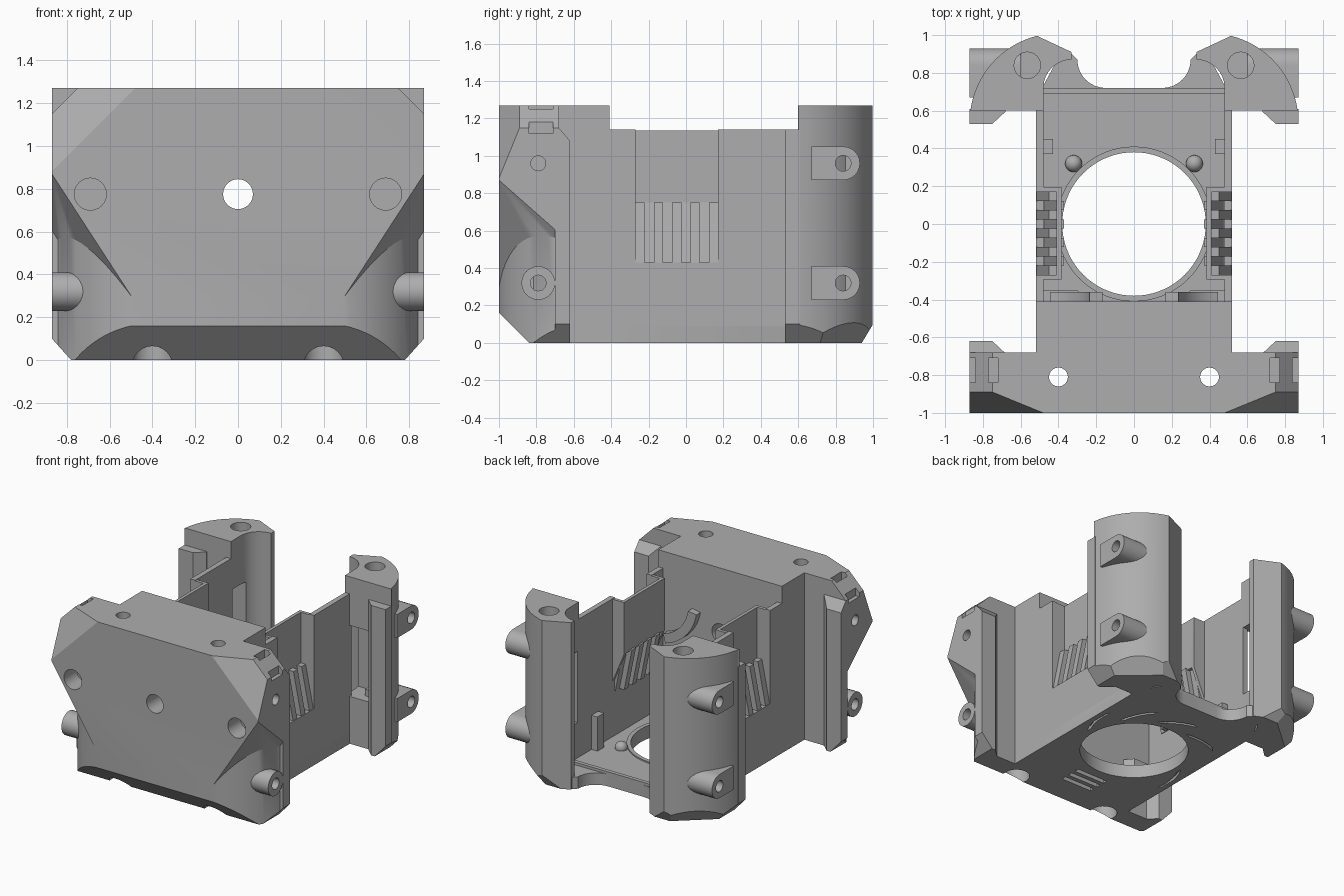
import bpy, bmesh
from math import sin, cos, radians, pi
from mathutils import Vector

cube = bpy.data.objects.get("Cube")
if cube:
    bpy.data.objects.remove(cube)

gray = bpy.data.materials.new("matte gray")
gray.use_nodes = True
GRAY = (0.42, 0.42, 0.42, 1)
gray.diffuse_color = GRAY
gray.node_tree.nodes["Principled BSDF"].inputs["Base Color"].default_value = GRAY
parts = []


def finish(bm, name):
    bmesh.ops.recalc_face_normals(bm, faces=bm.faces)
    mesh = bpy.data.meshes.new(name)
    bm.to_mesh(mesh)
    bm.free()
    mesh.materials.append(gray)
    ob = bpy.data.objects.new(name, mesh)
    bpy.context.collection.objects.link(ob)
    parts.append(ob)
    return ob


def prism(name, pts, lo, hi, axis="z", s=1):
    """Extrude a flat outline along an axis; s = -1 mirrors it in x."""
    place = {"z": lambda a, b, t: (s * a, b, t),
             "y": lambda a, b, t: (s * a, t, b),
             "x": lambda a, b, t: (s * t, a, b)}[axis]
    bm = bmesh.new()
    low, high = ([bm.verts.new(place(a, b, t)) for a, b in pts] for t in (lo, hi))
    bm.faces.new(low)
    bm.faces.new(high)
    n = len(pts)
    for i in range(n):
        j = (i + 1) % n
        bm.faces.new((low[i], low[j], high[j], high[i]))
    return finish(bm, name)


def box(name, x, y, z, s=1):
    return prism(name, [(x[0], y[0]), (x[1], y[0]), (x[1], y[1]), (x[0], y[1])], *z, s=s)


def arc(cx, cy, r, a0, a1, n=12):
    steps = [radians(a0 + (a1 - a0) * i / n) for i in range(n + 1)]
    return [(cx + r * cos(a), cy + r * sin(a)) for a in steps]


def rod(name, a, b, r, lo, hi, axis, s=1):
    return prism(name, arc(a, b, r, 0, 345, 23), lo, hi, axis, s)


def shave(ob, *planes):
    """Slice away everything in front of each (point, normal) plane."""
    bm = bmesh.new()
    bm.from_mesh(ob.data)
    for co, no in planes:
        cut = bmesh.ops.bisect_plane(bm, geom=bm.verts[:] + bm.edges[:] + bm.faces[:],
                                     plane_co=co, plane_no=no, clear_outer=True)
        edges = [e for e in cut["geom_cut"] if isinstance(e, bmesh.types.BMEdge)]
        bmesh.ops.holes_fill(bm, edges=edges, sides=0)
    bmesh.ops.recalc_face_normals(bm, faces=bm.faces)
    bm.to_mesh(ob.data)
    bm.free()
    return ob


def carve(ob, *cutters):
    for c in cutters:
        mod = ob.modifiers.new("cut", "BOOLEAN")
        mod.operation, mod.solver, mod.object = "DIFFERENCE", "EXACT", c
    graph = bpy.context.evaluated_depsgraph_get()
    mesh = bpy.data.meshes.new_from_object(ob.evaluated_get(graph))
    ob.modifiers.clear()
    ob.data = mesh
    for c in cutters:
        parts.remove(c)
        bpy.data.objects.remove(c)
    return ob


# Front slab with faceted upper corners and chamfered foot
slab = box("front_slab", (-.87, .87), (-1, -.68), (0, 1.27))
shave(slab, ((0, -1, .16), (0, -1, -1)))
cutters = [rod("hole", 0, .775, .07, -1.1, -.5, "y")]
for s in (1, -1):
    shave(slab, ((s * .87, 0, .1), (s * .1, 0, -.09)),
          ((s * .75, 0, 1.27), (s, 0, 1)),
          ((s * .48, -1, 1.27), (s * .43, -1.05, .43)))
    # rounded lower corner below a sloping ledge
    corner = prism("corner", arc(.40, -.54, .47, -80, 0, 16) + [(1, -.54), (1, -1.1), (.48, -1.1)],
                   -.1, 1.2, s=s)
    shave(corner, ((s * .48, -1, .27), (s * -.102, .0585, .0663)))
    cutters += [corner,
                rod("hole", .69, .775, .075, -1.1, -.85, "y", s),
                rod("hole", .4, -.81, .05, -.1, 1.4, "z", s),
                rod("hole", .4, -.81, .095, -.1, .2, "z", s),
                rod("hole", -.79, .96, .04, .7, 1, "x", s),
                box("notch", (.72, .77), (-.84, -.71), (1.14, 1.4), s),
                box("notch", (.84, .9), (-.84, -.71), (1.12, 1.4), s)]
carve(slab, *cutters)

# Neck joining slab and side walls
neck = box("neck", (-.52, .52), (-.69, -.41), (0, 1.27))
carve(neck, rod("hole", 0, .775, .07, -.8, -.3, "y"),
      *[box("slit", (-.13, .13), (y, y + .035), (-.1, .05)) for y in (-.63, -.56, -.49)])

# Floor with round opening, scalloped rear edge and swirl grooves below
half = [(.52, -.42), (.52, .66), (.4, .88), (.33, .9)] + arc(.15, .87, .15, 0, -90, 8)
floor = prism("floor", half + [(-x, y) for x, y in reversed(half)], 0, .09)
swirls = []
for k in range(10):
    line = [(r, 2 * pi * k / 10 + (r - .43) * 4) for r in (.43, .46, .49, .52, .55)]
    pts = [(r * cos(a), r * sin(a)) for r, a in line]
    pts += [(r * cos(a + .09), r * sin(a + .09)) for r, a in reversed(line)]
    if all(abs(x) < .5 and -.41 < y < .7 for x, y in pts):
        swirls.append(prism("swirl", pts, -.1, .025))
carve(floor, prism("opening", arc(0, 0, .38, 0, 355, 71), -.1, .3), *swirls)
lip = prism("opening_lip", arc(0, 0, .41, 0, 355, 71), 0, .1)
carve(lip, prism("opening", arc(0, 0, .38, 0, 355, 71), -.1, .3))
box("floor_rear_ridge", (-.48, .48), (.69, .72), (.05, .11))

for s, side in ((1, "left"), (-1, "right")):
    def name(part):
        return side + "_" + part

    # Flanges along the inner edges of slab and pillar
    for part, e, y0, top in (("front_flange", -1, .62, 1.15), ("back_flange", 1, .53, 1.14)):
        y1 = y0 + .08
        f = prism(name(part), [(.87, e * y0), (.75, e * y0), (.68, e * (y0 + .065)),
                               (.68, e * y1), (.87, e * y1)], 0, top, s=s)
        shave(f, ((s * .87, 0, .1), (s * .1, 0, -.09)))
        if e < 0:
            shave(f, ((0, -.68, 1.15), (0, .07, .06)))

    # Rear pillar with screw hole, window and chamfered foot
    inner = arc(.33, .72, .15, 0, 90, 8)
    pillar = prism(name("pillar"), [(.48, .6), *inner, (.33, .91)]
                   + arc(.4, .54, .47, 76, 8, 16) + [(.87, .6)], 0, 1.27, s=s)
    shave(pillar, ((s * .87, 0, .1), (s * .1, 0, -.09)), ((0, 1, .1), (0, .1, -.06)),
          ((s * .75, .85, .1), (s * .65, .75, -.8)))
    carve(pillar, rod("hole", .565, .84, .07, 1.0, 1.4, "z", s),
          box("window", (.3, .72), (.5, .77), (.36, .9), s))

    # Side screw bosses
    for z in (.32, .96):
        b = prism(name("rear_boss"), arc(.84, z, .09, -90, 90) + [(.67, z + .09), (.67, z - .09)],
                  .6, .87, "x", s)
        carve(b, rod("hole", .84, z, .042, .75, 1, "x", s))
    b = rod(name("front_boss"), -.79, .32, .09, .6, .87, "x", s)
    carve(b, rod("hole", -.79, .32, .042, .78, 1, "x", s))

    # Thin side wall with an inward pocket
    wall = box(name("wall"), (.48, .52), (-.42, .62), (0, 1.14), s)
    carve(wall, box("gap", (.4, .6), (-.27, .17), (.43, 1.3), s))
    for y in (-.295, .17):
        prism(name("pocket_side"), [(.515, .43), (.515, 1.135), (.385, 1.135), (.385, .74)],
              y, y + .025, "y", s)
    box(name("pocket_back"), (.385, .41), (-.29, .19), (.74, 1.135), s)

    # Two staggered rows of slanting louvres
    for i in range(9):
        y = -.27 + i * .049
        d = -.04 * (i % 2)
        prism(name("louvre"), [(.475 + d, .43), (.515 + d, .43), (.45 + d, .75), (.41 + d, .75)],
              y, y + .049, "y", s)

    # Inner floor details
    box(name("corner_post"), (.43, .485), (.37, .45), (.05, .35), s)
    prism(name("duct_foot"), [(.24, -.42), (.48, -.42), (.48, -.35), (.3, -.35)], .05, .2, s=s)
    bm = bmesh.new()
    bmesh.ops.create_uvsphere(bm, u_segments=20, v_segments=10, radius=.045)
    bmesh.ops.translate(bm, verts=bm.verts, vec=Vector((s * .32, .32, .1)))
    finish(bm, name("floor_peg"))

    # Curved rib on the neck's inner face
    outer = arc(.52, .95, .36, 190, 255, 12)
    thin = arc(.52, .95, .29, 255, 190, 12)
    prism(name("curved_rib"), [(x, z) for x, z in outer + thin], -.42, -.36, "y", s)

bpy.ops.object.select_all(action="DESELECT")
for ob in parts:
    ob.select_set(True)
bpy.context.view_layer.objects.active = parts[0]
bpy.ops.object.shade_smooth_by_angle(angle=radians(30))
